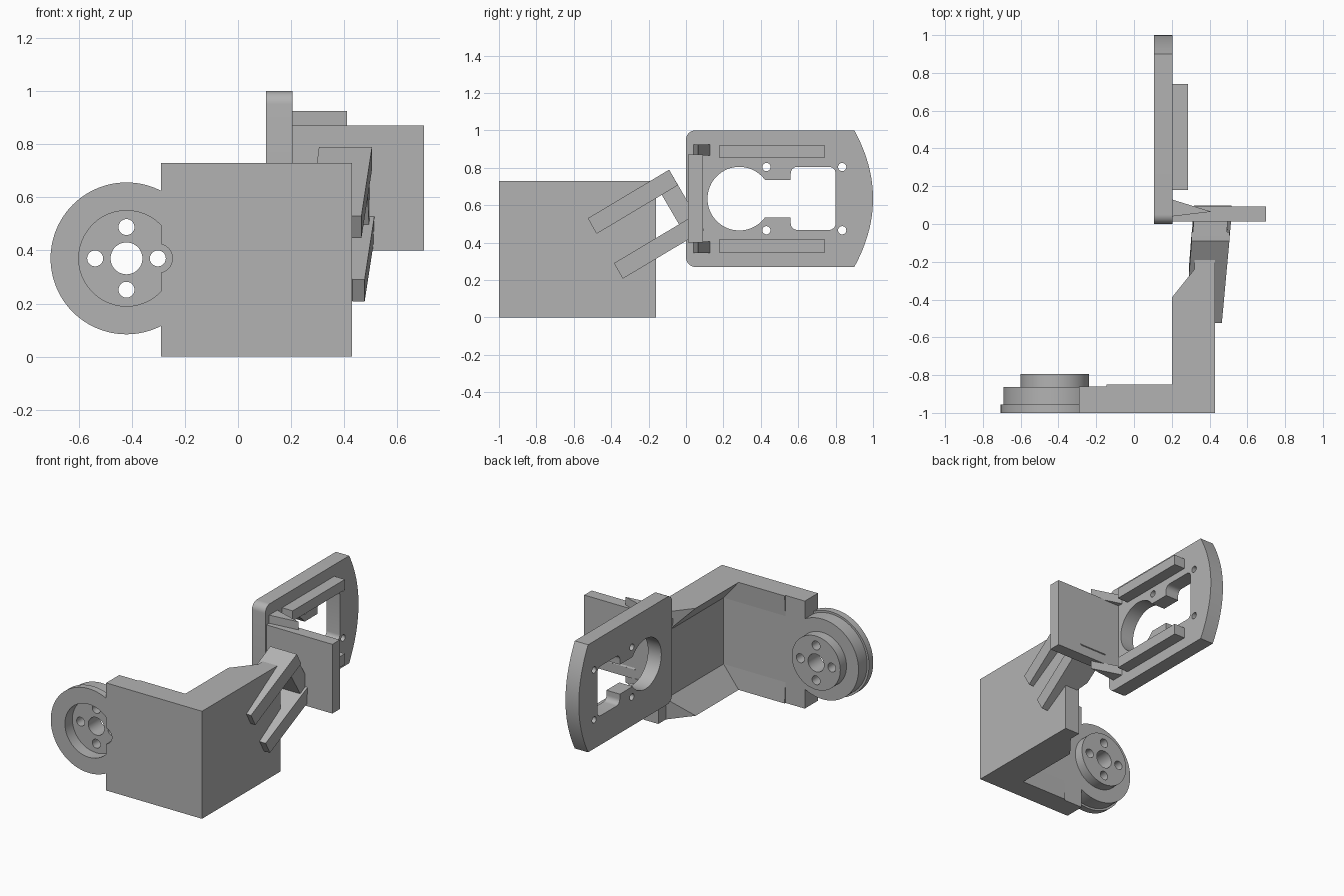
import bpy, bmesh, math
from mathutils import Vector

if "Cube" in bpy.data.objects:
    bpy.data.objects.remove(bpy.data.objects["Cube"])

grey = bpy.data.materials.new("plain_grey")
grey.use_nodes = True
COLOUR = (0.45, 0.45, 0.45, 1)
grey.diffuse_color = COLOUR
grey.node_tree.nodes["Principled BSDF"].inputs["Base Color"].default_value = COLOUR


def finish(name, bm):
    bmesh.ops.recalc_face_normals(bm, faces=bm.faces)
    mesh = bpy.data.meshes.new(name)
    bm.to_mesh(mesh)
    bm.free()
    mesh.materials.append(grey)
    obj = bpy.data.objects.new(name, mesh)
    bpy.context.collection.objects.link(obj)
    return obj


def hull(name, points):
    bm = bmesh.new()
    for p in points:
        bm.verts.new(p)
    bmesh.ops.convex_hull(bm, input=bm.verts)
    bmesh.ops.dissolve_limit(bm, angle_limit=0.002, verts=bm.verts, edges=bm.edges)
    return finish(name, bm)


def box(name, xs, ys, zs):
    return hull(name, [(x, y, z) for x in xs for y in ys for z in zs])


def prism(name, outline, axis, lo, hi):
    """Extrude an outline along x (outline in y, z) or y (outline in x, z)."""
    bm = bmesh.new()
    place = (lambda a, b, d: (d, a, b)) if axis == "x" else (lambda a, b, d: (a, d, b))
    rings = [[bm.verts.new(place(a, b, d)) for a, b in outline] for d in (lo, hi)]
    n = len(outline)
    for ring in rings:
        bm.faces.new(ring)
    for i in range(n):
        j = (i + 1) % n
        bm.faces.new((rings[0][i], rings[0][j], rings[1][j], rings[1][i]))
    return finish(name, bm)


def arc(a, b, r, start=0, end=360, steps=48):
    last = steps if end - start == 360 else steps - 1
    angles = [math.radians(start + (end - start) * i / last) for i in range(steps)]
    return [(a + r * math.cos(t), b + r * math.sin(t)) for t in angles]


def rounded(a0, a1, b0, b1, r):
    return (arc(a1 - r, b1 - r, r, 0, 90, 8) + arc(a0 + r, b1 - r, r, 90, 180, 8)
            + arc(a0 + r, b0 + r, r, 180, 270, 8) + arc(a1 - r, b0 + r, r, 270, 359.9, 8))


def cut(obj, cutters):
    for c in cutters:
        c.hide_render = True
        mod = obj.modifiers.new("cut", "BOOLEAN")
        mod.operation, mod.solver, mod.object = "DIFFERENCE", "EXACT", c
    bpy.context.view_layer.update()
    graph = bpy.context.evaluated_depsgraph_get()
    mesh = bpy.data.meshes.new_from_object(obj.evaluated_get(graph))
    obj.modifiers.clear()
    obj.data = mesh
    for c in cutters:
        bpy.data.objects.remove(c)


def smooth(obj):
    bpy.ops.object.select_all(action="DESELECT")
    obj.select_set(True)
    bpy.context.view_layer.objects.active = obj
    bpy.ops.object.shade_smooth_by_angle(angle=math.radians(30))


# Pivot disc: stepped rim and rear boss
HX, HZ = -0.42, 0.37


def hub_holes():
    spots = [(0, 0, 0.06)] + [(0.118 * i, 0.118 * j, 0.03)
                              for i, j in ((1, 0), (-1, 0), (0, 1), (0, -1))]
    return [prism("hole", arc(HX + a, HZ + b, r), "y", -1.1, -0.7) for a, b, r in spots]


bm = bmesh.new()
rings = []
for y, r in ((-1, 0.286), (-0.955, 0.286), (-0.955, 0.272), (-0.862, 0.272),
             (-0.862, 0.182), (-0.795, 0.182)):
    rings.append([bm.verts.new((x, y, z)) for x, z in arc(HX, HZ, r, 0, 356.25, 96)])
for lower, upper in zip(rings, rings[1:]):
    for i in range(len(lower)):
        j = (i + 1) % len(lower)
        bm.faces.new((lower[i], lower[j], upper[j], upper[i]))
bm.faces.new(rings[0])
bm.faces.new(rings[-1])
disc = finish("pivot_disc", bm)
cut(disc, [prism("recess", arc(HX, HZ, 0.18), "y", -1.1, -0.92),
           box("plate_space", (-0.29, 0.2), (-1.1, -0.865), (-0.1, 0.9))] + hub_holes())
smooth(disc)

# Corner bracket: front plate and side wall
front = box("bracket_front", (-0.29, 0.43), (-1, -0.86), (0, 0.73))
cut(front, [prism("bump", arc(-0.302, HZ, 0.055), "y", -1.1, -0.92)] + hub_holes())
smooth(front)
box("bracket_side", (0.32, 0.43), (-0.861, -0.16), (0, 0.73))

# Sloping lips along the top and bottom of the bracket
for name, edge, inner in (("upper", 0.73, 0.59), ("lower", 0, 0.14)):
    hull(name + "_side_lip", [(0.2, -0.86, edge), (0.2, -0.39, edge), (0.32, -0.24, edge),
                              (0.32, -0.86, edge), (0.32, -0.86, inner), (0.32, -0.24, inner)])
    hull(name + "_front_lip", [(x, y, z) for x in (-0.145, 0.32) for y, z in
                               ((-0.86, edge), (-0.85, edge), (-0.86, inner))])

# Two slanted arms, joined near their upper end
START, ALONG, DOWN = Vector((0, -0.525, 0.53)), Vector((0, 0.435, 0.26)), Vector((0, 0.047, -0.083))


def arm_points(stations, shift, drop=DOWN):
    points = []
    for t, x0, x1 in stations:
        for x in (x0, x1):
            p = START + ALONG * t + Vector(shift) + Vector((x, 0, 0))
            points += [p, p + drop]
    return points


stations = ((0, 0.42, 0.465), (0.55, 0.29, 0.487), (1, 0.305, 0.505))
hull("upper_arm", arm_points(stations, (0, 0, 0)))
hull("lower_arm", arm_points(stations, (0.012, 0.14, -0.24)))
hull("arm_web", arm_points(((0.8, 0.305, 0.485), (1, 0.31, 0.49)), DOWN * 0.5,
                           Vector((0.01, 0.14, -0.24))))

# Square joining plate and its triangular gussets
box("joining_plate", (0.2, 0.7), (0.012, 0.092), (0.4, 0.87))
for name, z0, z1 in (("upper_gusset", 0.865, 0.925), ("lower_gusset", 0.345, 0.405)):
    hull(name, [(x, y, z) for x, y in ((0.2, 0.04), (0.2, 0.13), (0.41, 0.065))
                for z in (z0, z1)])

# Rear mounting plate with rounded corners and a bowed end
MID = 0.635
bow = [(0.9 + 0.1 * (1 - (i / 12) ** 2), MID + 0.365 * i / 12) for i in range(-12, 13)]
outline = (bow + arc(0.05, 0.95, 0.05, 90, 180, 10) + arc(0.05, 0.32, 0.05, 180, 270, 10))
plate = prism("mounting_plate", outline, "x", 0.105, 0.205)
openings = [arc(0.285, MID, 0.17, steps=64),
            [(0.4, 0.535), (0.58, 0.535), (0.58, 0.735), (0.4, 0.735)],
            rounded(0.56, 0.8, 0.468, 0.805, 0.035)]
openings += [arc(y, z, 0.022, steps=24) for y in (0.43, 0.835) for z in (0.466, 0.804)]
for o in openings:
    if (Vector(o[0]) - Vector(o[-1])).length < 1e-4:
        o.pop()
cut(plate, [prism("opening", o, "x", 0, 0.4) for o in openings])
smooth(plate)

# Rails on the mounting plate
for name, z0, z1 in (("upper_rail", 0.852, 0.922), ("lower_rail", 0.345, 0.418)):
    box(name, (0.2, 0.285), (0.18, 0.74), (z0, z1))
